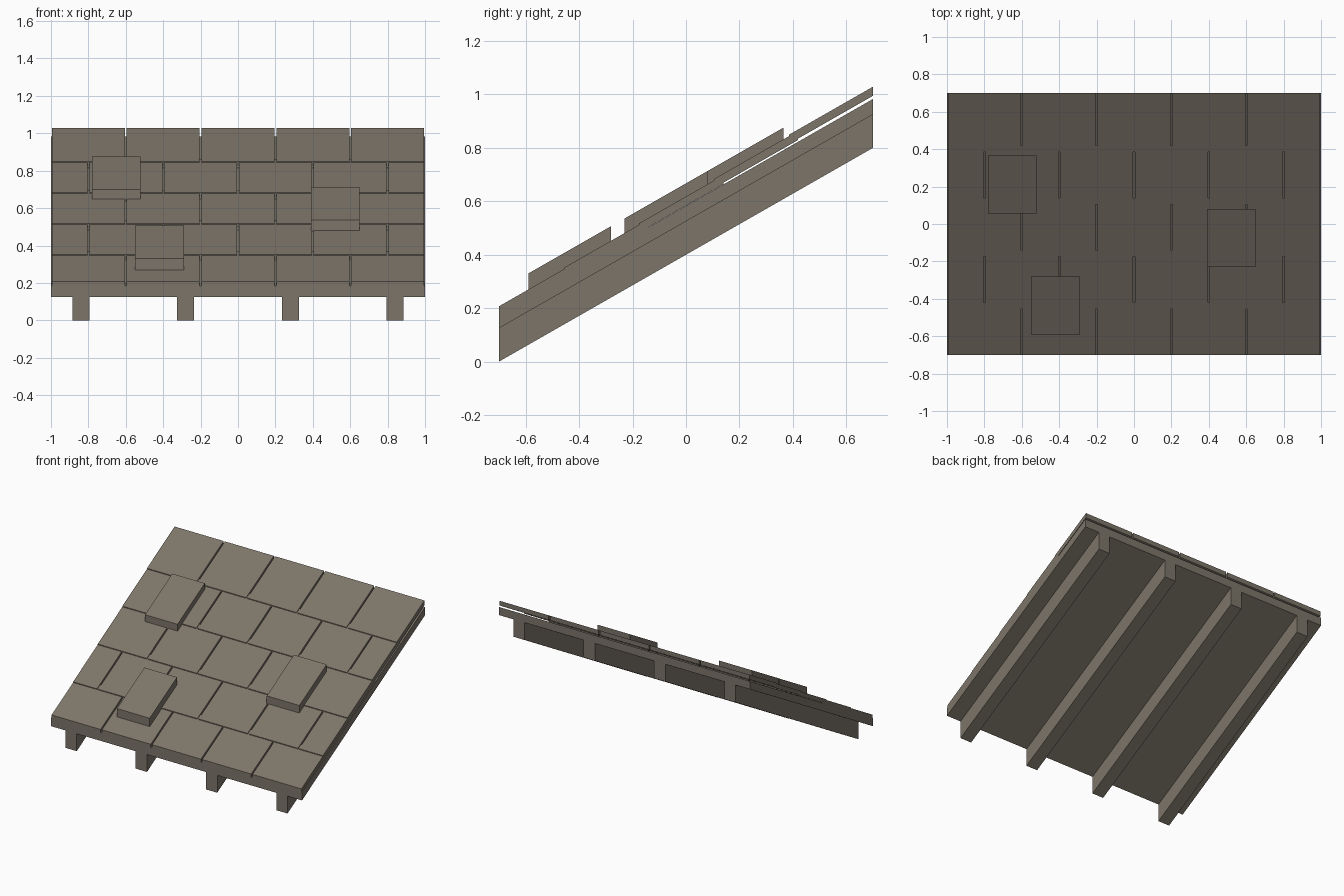
import bpy, bmesh

if "Cube" in bpy.data.objects:
    bpy.data.objects.remove(bpy.data.objects["Cube"])

SLOPE = 0.8 / 1.4   # roof pitch: rises 0.8 over the 1.4 depth

mat = bpy.data.materials.new("weathered grey brown")
mat.diffuse_color = (0.205, 0.178, 0.142, 1)
mat.use_nodes = True
mat.node_tree.nodes["Principled BSDF"].inputs["Base Color"].default_value = mat.diffuse_color


def slab(bm, x0, x1, y0, y1, low, high):
    """Box sheared along the roof pitch, with vertical ends."""
    vs = []
    for y in (y0, y1):
        base = SLOPE * (y + 0.7)
        for x, h in ((x0, low), (x1, low), (x1, high), (x0, high)):
            vs.append(bm.verts.new((x, y, base + h)))
    bm.faces.new(vs[:4])
    bm.faces.new(vs[4:][::-1])
    for i in range(4):
        j = (i + 1) % 4
        bm.faces.new((vs[j], vs[i], vs[i + 4], vs[j + 4]))


def part(name, boxes):
    bm = bmesh.new()
    for b in boxes:
        slab(bm, *b)
    bmesh.ops.recalc_face_normals(bm, faces=bm.faces)
    me = bpy.data.meshes.new(name)
    bm.to_mesh(me)
    bm.free()
    me.materials.append(mat)
    bpy.context.collection.objects.link(bpy.data.objects.new(name, me))


# Sloping deck and the four rafters under it
part("roof_deck", [(-1, 1, -0.7, 0.7, 0.125, 0.183)])
for i, x in enumerate((-0.84, -0.28, 0.28, 0.84)):
    part(f"rafter_{i + 1}", [(x - 0.045, x + 0.045, -0.7, 0.7, 0, 0.126)])

# Five overlapping shingle courses, each slightly higher, joints staggered
for row in range(5):
    y0 = max(-0.7, -0.7 + 0.28 * row - 0.035)
    y1 = -0.7 + 0.28 * (row + 1)
    low = 0.173 + 0.0055 * row
    if row % 2 == 0:
        cuts = [-1, -0.6, -0.2, 0.2, 0.6, 1]
    else:
        cuts = [-1, -0.8, -0.4, 0, 0.4, 0.8, 1]
    part(f"shingle_course_{row + 1}",
         [(a + 0.005, b - 0.005, y0, y1, low, low + 0.034)
          for a, b in zip(cuts, cuts[1:])])

# Three loose patch shingles lying on top
for i, (x, y) in enumerate(((-0.42, -0.435), (0.52, -0.075), (-0.65, 0.21))):
    part(f"patch_shingle_{i + 1}",
         [(x - 0.13, x + 0.13, y - 0.155, y + 0.155, 0.205, 0.267)])
